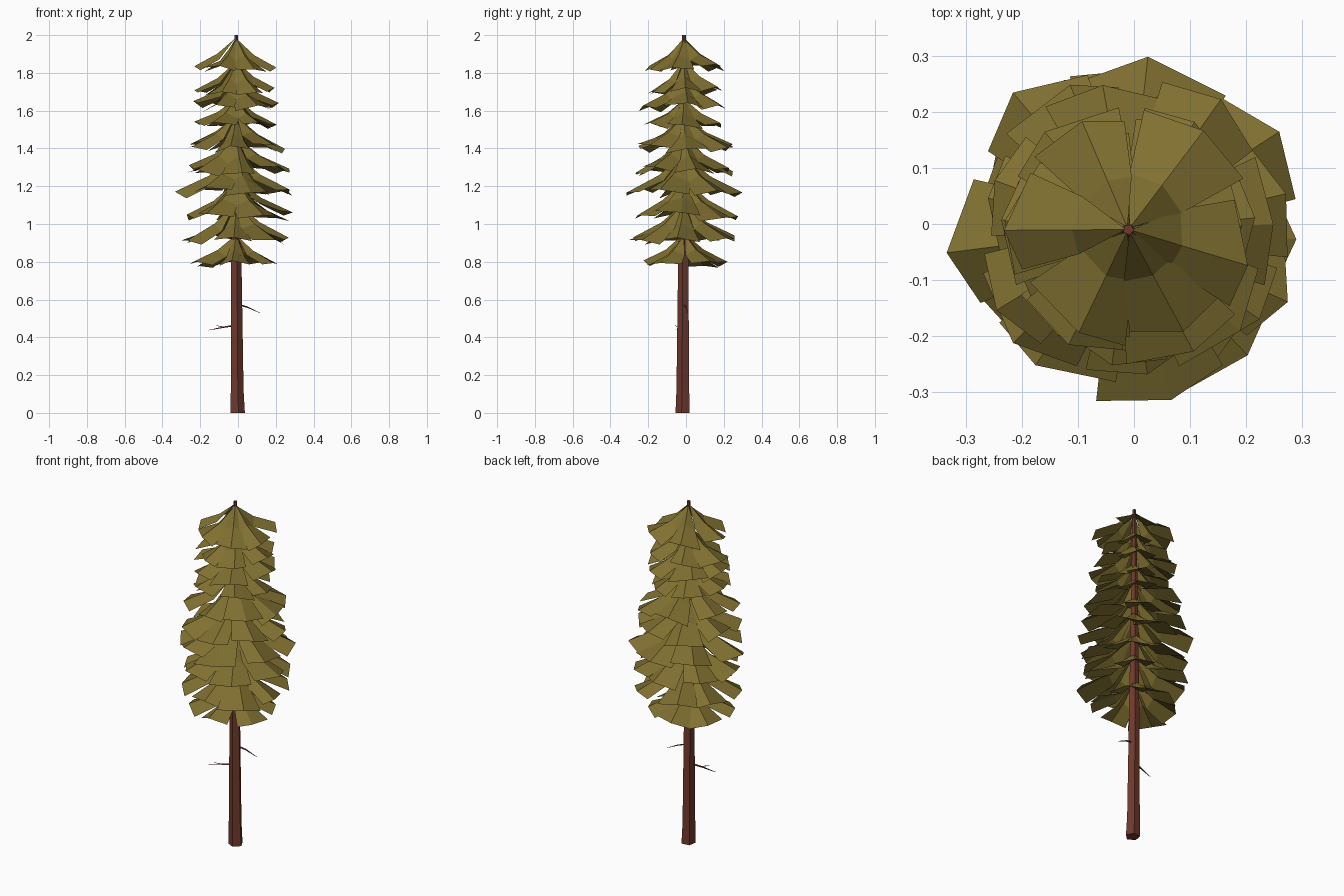
import bpy, math, random
from mathutils import Vector

if "Cube" in bpy.data.objects:
    bpy.data.objects.remove(bpy.data.objects["Cube"])

random.seed(5)
CX, CY = -0.01, -0.01


def material(name, rgb):
    m = bpy.data.materials.new(name)
    m.diffuse_color = (*rgb, 1)
    m.use_nodes = True
    m.node_tree.nodes["Principled BSDF"].inputs["Base Color"].default_value = m.diffuse_color
    return m


BARK = material("reddish bark", (0.165, 0.042, 0.026))
NEEDLES = material("olive needles", (0.216, 0.162, 0.030))


def add_mesh(name, verts, faces, mat):
    me = bpy.data.meshes.new(name)
    me.from_pydata(verts, [], faces)
    me.materials.append(mat)
    me.update()
    ob = bpy.data.objects.new(name, me)
    bpy.context.collection.objects.link(ob)
    return ob


def tube(name, path, sides, mat):
    """Flat-sided tapering tube through (point, radius) pairs."""
    verts, faces = [], []
    axis = (Vector(path[-1][0]) - Vector(path[0][0])).normalized()
    u = axis.orthogonal().normalized()
    w = axis.cross(u)
    for p, r in path:
        for i in range(sides):
            a = math.tau * i / sides + 0.3
            verts.append(Vector(p) + r * (math.cos(a) * u + math.sin(a) * w))
    for k in range(len(path) - 1):
        for i in range(sides):
            j = (i + 1) % sides
            faces.append((k * sides + i, k * sides + j,
                          (k + 1) * sides + j, (k + 1) * sides + i))
    faces.append(tuple(reversed(range(sides))))
    n = (len(path) - 1) * sides
    faces.append(tuple(range(n, n + sides)))
    return add_mesh(name, verts, faces, mat)


# Trunk, running all the way through the crown
tube("trunk", [((-0.003, -0.016, 0), 0.040), ((-0.006, -0.015, 0.12), 0.036),
               ((-0.01, -0.013, 0.8), 0.029), ((CX, CY, 1.4), 0.020),
               ((CX, CY, 2.0), 0.010)], 5, BARK)

# Dead twigs on the bare trunk
tube("left_twig", [((-0.025, -0.02, 0.462), 0.005), ((-0.08, -0.035, 0.453), 0.004),
                   ((-0.155, -0.05, 0.438), 0.001)], 4, BARK)
tube("left_twig_fork", [((-0.07, -0.033, 0.453), 0.003),
                        ((-0.115, -0.058, 0.462), 0.001)], 3, BARK)
tube("right_twig", [((0.005, -0.01, 0.572), 0.005), ((0.05, 0.0, 0.56), 0.004),
                    ((0.115, 0.01, 0.53), 0.001)], 4, BARK)


def bough(verts, faces, angle, half, radius, apex, rim, fold, tilt):
    """One drooping sheet, folded along a raised middle ridge."""
    def pt(r, a, z):
        verts.append((CX + r * math.cos(a), CY + r * math.sin(a), z))
    b = len(verts)
    drop = apex - rim
    skew = random.uniform(-0.12, 0.12)
    mid = 0.45 * radius
    pt(0.004, angle, apex)
    pt(mid, angle - half * 1.1, apex - drop * 0.66 - fold - tilt * 0.4)
    pt(mid, angle + skew, apex - drop * 0.54)
    pt(mid, angle + half * 1.1, apex - drop * 0.66 - fold + tilt * 0.4)
    pt(radius * random.uniform(0.88, 1.02), angle - half * 0.9, rim - fold * 0.6 - tilt)
    pt(radius, angle + skew, rim + fold * 0.5)
    pt(radius * random.uniform(0.88, 1.02), angle + half * 0.9, rim - fold * 0.6 + tilt)
    faces += [(b, b + 1, b + 2), (b, b + 2, b + 3),
              (b + 1, b + 4, b + 5, b + 2), (b + 2, b + 5, b + 6, b + 3)]


# Crown tiers: apex height, rim height, radius
TIERS = [(1.985, 1.825, 0.22), (1.865, 1.705, 0.215), (1.785, 1.62, 0.245),
         (1.665, 1.52, 0.22), (1.575, 1.40, 0.275), (1.465, 1.28, 0.29),
         (1.37, 1.165, 0.32), (1.235, 1.04, 0.305), (1.115, 0.92, 0.305),
         (0.95, 0.78, 0.24)]
for t, (apex, rim, radius) in enumerate(TIERS):
    verts, faces = [], []
    count = 6 if radius < 0.26 else 7
    start = t * 1.13 + 0.9
    for i in range(count):
        bough(verts, faces,
              start + math.tau * i / count + random.uniform(-0.12, 0.12),
              math.pi / count * random.uniform(0.9, 1.15),
              radius * random.uniform(0.88, 1.04),
              apex - random.uniform(0, 0.012),
              rim + random.uniform(-0.015, 0.02),
              random.uniform(0.004, 0.024),
              random.uniform(-0.014, 0.014))
    add_mesh(f"crown_tier_{t + 1}", verts, faces, NEEDLES)
